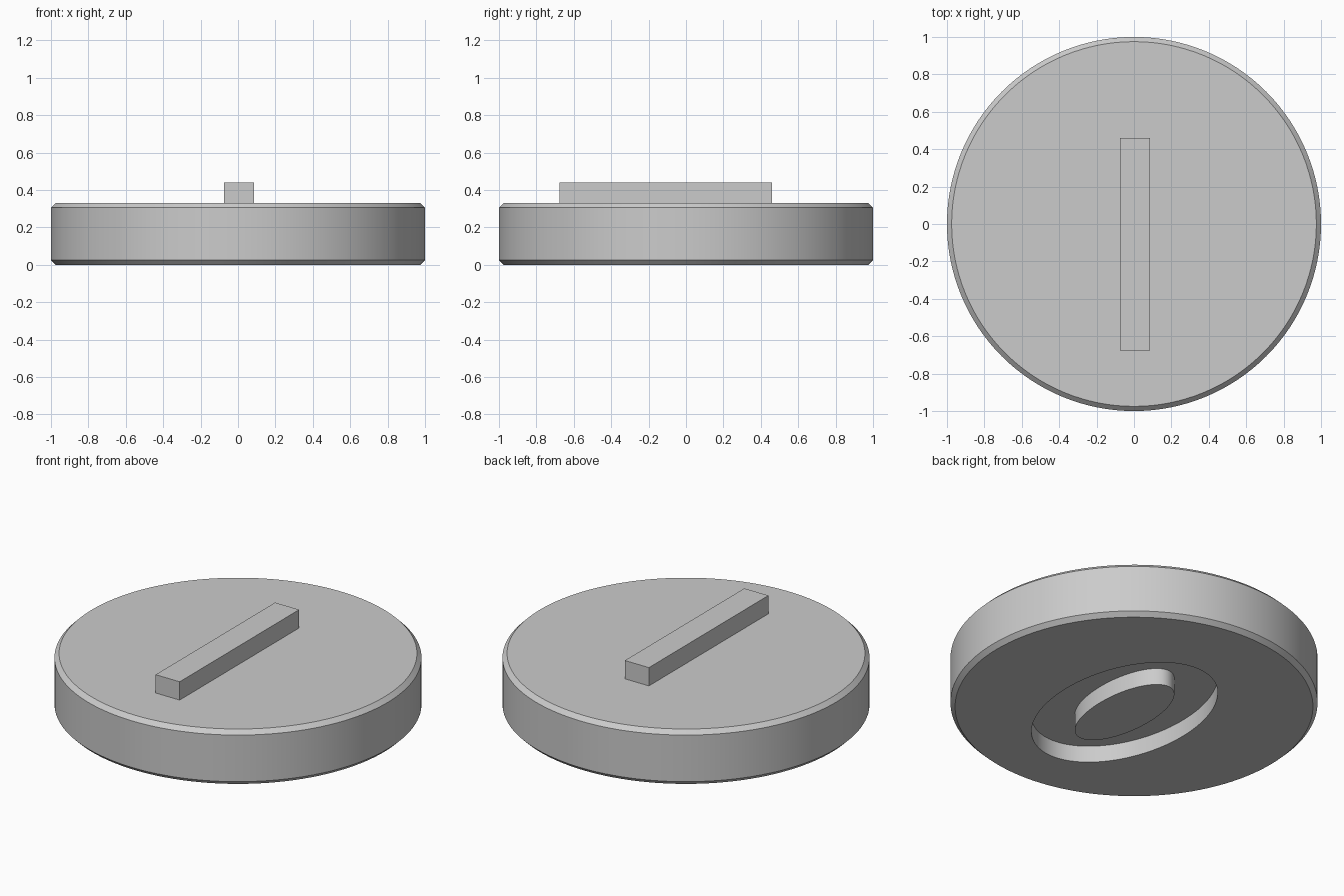
import bpy
import bmesh
import math

SEGMENTS = 128
RECESS_Y = -0.08

cube = bpy.data.objects.get("Cube")
if cube:
    bpy.data.objects.remove(cube, do_unlink=True)


def make_material(name, rgb):
    mat = bpy.data.materials.new(name)
    mat.use_nodes = True
    color = (*rgb, 1.0)
    mat.diffuse_color = color
    mat.node_tree.nodes["Principled BSDF"].inputs["Base Color"].default_value = color
    return mat


def add_object(name, bm, mat):
    bmesh.ops.recalc_face_normals(bm, faces=bm.faces)
    mesh = bpy.data.meshes.new(name)
    bm.to_mesh(mesh)
    bm.free()
    mesh.materials.append(mat)
    obj = bpy.data.objects.new(name, mesh)
    bpy.context.collection.objects.link(obj)
    return obj


def ellipse_loop(bm, rx, ry, cy, z):
    angles = [math.tau * i / SEGMENTS for i in range(SEGMENTS)]
    return [bm.verts.new((rx * math.cos(a), cy + ry * math.sin(a), z)) for a in angles]


def loft(bm, sections):
    """Skin a chain of elliptical loops and cap both ends."""
    loops = [ellipse_loop(bm, *s) for s in sections]
    for low, high in zip(loops, loops[1:]):
        for i in range(SEGMENTS):
            j = (i + 1) % SEGMENTS
            bm.faces.new((low[i], low[j], high[j], high[i]))
    bm.faces.new(loops[0])
    bm.faces.new(loops[-1])


grey = make_material("plain grey", (0.6, 0.6, 0.6))

# Chamfered disc, with an oval groove sunk into its underside
outer, inner = (0.41, 0.62), (0.17, 0.37)
bm = bmesh.new()
loft(bm, [
    (0.975, 0.975, 0, 0.33),
    (1, 1, 0, 0.305),
    (1, 1, 0, 0.025),
    (0.975, 0.975, 0, 0),
    (*outer, RECESS_Y, 0),
    (*outer, RECESS_Y, 0.1),
    (*inner, RECESS_Y, 0.1),
    (*inner, RECESS_Y, 0),
])
disc = add_object("disc", bm, grey)
bpy.context.view_layer.objects.active = disc
disc.select_set(True)
bpy.ops.object.shade_smooth_by_angle(angle=math.radians(30))

# Raised bar on the top
bm = bmesh.new()
bmesh.ops.create_cube(bm, size=1)
bmesh.ops.scale(bm, vec=(0.16, 1.135, 0.11), verts=bm.verts)
bmesh.ops.translate(bm, vec=(0.005, -0.108, 0.385), verts=bm.verts)
add_object("raised_bar", bm, grey)
